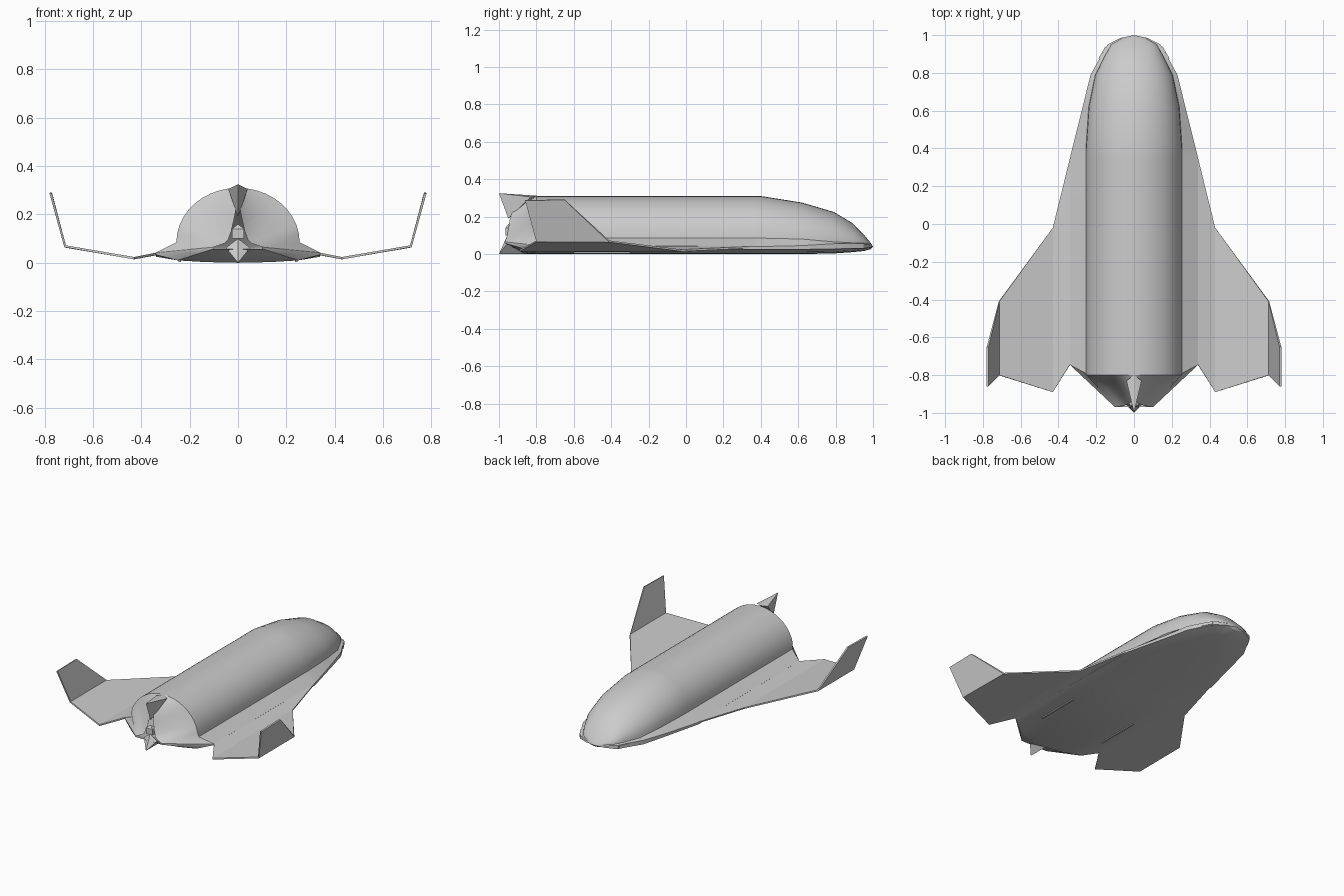
import bpy, bmesh, math
from mathutils import Vector

if "Cube" in bpy.data.objects:
    bpy.data.objects.remove(bpy.data.objects["Cube"])

grey = bpy.data.materials.new("light_grey")
grey.diffuse_color = (0.6, 0.6, 0.6, 1)
grey.use_nodes = True
grey.node_tree.nodes["Principled BSDF"].inputs["Base Color"].default_value = grey.diffuse_color


def finish(name, bm, mirror=True, thickness=0, smooth=False):
    """Turn a bmesh into a named object with its modifiers."""
    me = bpy.data.meshes.new(name)
    bm.to_mesh(me)
    bm.free()
    me.materials.append(grey)
    ob = bpy.data.objects.new(name, me)
    bpy.context.collection.objects.link(ob)
    if smooth:
        bpy.ops.object.select_all(action='DESELECT')
        ob.select_set(True)
        bpy.context.view_layer.objects.active = ob
        bpy.ops.object.shade_smooth_by_angle(angle=math.radians(28))
    if thickness:
        mod = ob.modifiers.new("thickness", 'SOLIDIFY')
        mod.thickness, mod.offset = thickness, -1
    if mirror:
        mod = ob.modifiers.new("mirror", 'MIRROR')
        mod.use_clip = True
        mod.merge_threshold = 0.0005
    return ob


def hull(name, pts, mirror=False):
    """Convex solid through a few points."""
    bm = bmesh.new()
    vs = [bm.verts.new(p) for p in pts]
    bmesh.ops.convex_hull(bm, input=vs)
    bmesh.ops.recalc_face_normals(bm, faces=bm.faces)
    return finish(name, bm, mirror)


def box(x0, x1, y0, y1, z0, z1):
    return [(x, y, z) for x in (x0, x1) for y in (y0, y1) for z in (z0, z1)]


ARC = 10


def section(y, edge, zlo, zhi, hw, zs, top, zb, bx):
    """Half cross-section: belly, chine edge, shoulder, rounded back."""
    pts = [(0, y, zb), (bx * .55, y, zb + .003), (bx, y, zb + .01),
           (edge, y, zlo), (edge, y, zhi)]
    for i in range(ARC + 1):
        t = math.pi / 2 * i / ARC
        x = hw * math.cos(t) if i < ARC else 0
        pts.append((x, y, zs + (top - zs) * math.sin(t)))
    return [Vector(p) for p in pts]


# Fuselage sections from tail to nose
rim = section(-.80, .34, .033, .042, .255, .085, .31, 0, .25)
for i, y in enumerate((-.86, -.84, -.81, -.745, -.745, -.79)):
    rim[i].y = y

# Tail end: rounded back pinches into a narrow central spine above a flap
flap = [(0, -.97, .058), (.05, -.97, .058)] + [(.1, -.97, .058)] * 2 + [(.1, -.97, .065)] * 2
keys = [(.1, -.97, .065), (.045, -.96, .085), (.028, -.95, .13), (.012, -.94, .2), (0, -.9, .28)]
tail = [Vector(p) for p in flap]
for i in range(1, ARC + 1):
    f = i / ARC * (len(keys) - 1)
    k = min(int(f), len(keys) - 2)
    tail.append(Vector(keys[k]).lerp(Vector(keys[k + 1]), f - k))
middle = [a.lerp(b, .5) for a, b in zip(rim, tail)]
for i in range(6, len(middle)):
    middle[i].y += .03 * math.sin(math.pi * (i - 5) / ARC)

rings = [tail, middle, rim] + [section(*s) for s in (
    (-.02, .34, .030, .042, .255, .085, .31, 0, .25),
    (.345, .34, .025, .040, .255, .085, .31, 0, .25),
    (.40, .327, .025, .040, .255, .085, .31, 0, .24),
    (.62, .272, .025, .045, .240, .080, .275, 0, .20),
    (.79, .230, .027, .055, .205, .065, .225, .003, .16),
    (.89, .175, .030, .057, .155, .060, .165, .010, .12),
    (.95, .140, .030, .055, .120, .058, .105, .016, .09),
    (.985, .07, .035, .048, .060, .052, .062, .025, .05))]
rings.append([Vector((0, 1, .04))] * len(rim))

bm = bmesh.new()
grid = [[bm.verts.new(p) for p in r] for r in rings]
for a, b in zip(grid, grid[1:]):
    for i in range(len(a) - 1):
        bm.faces.new((a[i], b[i], b[i + 1], a[i + 1]))
bmesh.ops.remove_doubles(bm, verts=bm.verts, dist=.0002)
finish("fuselage", bm, smooth=True)

# Cranked wing with upturned tip
front = [(.34, .345, .041), (.43, -.02, .024), (.712, -.41, .072), (.77, -.65, .292)]
back = [(.34, -.745, .042), (.43, -.89, .024), (.712, -.80, .072), (.77, -.86, .288)]
bm = bmesh.new()
fv = [bm.verts.new(p) for p in front]
bv = [bm.verts.new(p) for p in back]
for i in range(3):
    bm.faces.new((fv[i], bv[i], bv[i + 1], fv[i + 1]))
finish("wings", bm, thickness=.01)

# Small fins and nozzle on the tail
hull("upper_tail_fin", [(-.04, -.83, .305), (.04, -.83, .305), (0, -.8, .312),
                        (0, -1, .325), (0, -.95, .19)])
hull("lower_tail_fin", [(-.05, -.95, .062), (.05, -.95, .062), (0, -.85, 0),
                        (0, -1, 0), (0, -.955, .1)])
hull("tail_nozzle", box(-.025, .025, -.965, -.93, .1, .14)
     + [(0, -.95, .16)])

# Belly skids and nose-side vents
hull("belly_skid", box(.235, .247, -.6, -.3, .003, .013), mirror=True)
hull("nose_vent", [(x + d, y, z) for x, y in ((.184, .875), (.146, .94))
                   for d in (0, .005) for z in (.034, .053)], mirror=True)
